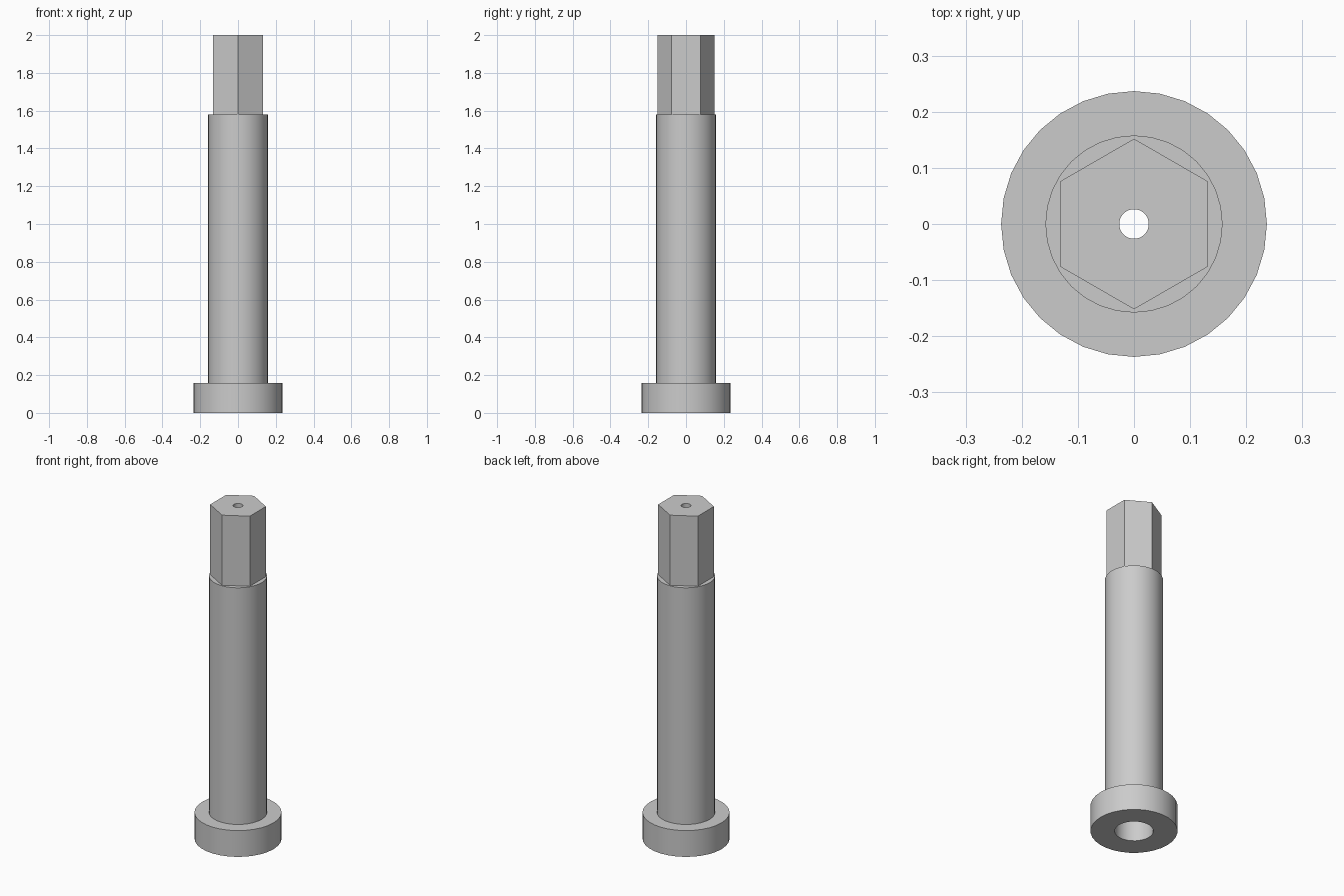
import bpy
import math

cube = bpy.data.objects.get("Cube")
if cube:
    bpy.data.objects.remove(cube, do_unlink=True)

UNIT = 2 / 38  # overall length is 38 units

steel = bpy.data.materials.new("grey steel")
steel.use_nodes = True
grey = (0.6, 0.6, 0.6, 1)
steel.diffuse_color = grey
steel.node_tree.nodes["Principled BSDF"].inputs["Base Color"].default_value = grey


def rod(name, radius, bottom, top, sides=32):
    """Upright prism or cylinder between two heights, with a corner on the y axis."""
    bpy.ops.mesh.primitive_cylinder_add(
        vertices=sides, radius=radius * UNIT, depth=(top - bottom) * UNIT,
        location=(0, 0, (top + bottom) / 2 * UNIT))
    ob = bpy.context.object
    ob.name = name
    ob.data.materials.append(steel)
    return ob


def combine(target, tool, operation):
    """Apply a boolean and drop the tool object."""
    mod = target.modifiers.new(operation.lower(), "BOOLEAN")
    mod.operation = operation
    mod.solver = "EXACT"
    mod.object = tool
    bpy.context.view_layer.objects.active = target
    bpy.ops.object.modifier_apply(modifier=mod.name)
    bpy.data.objects.remove(tool, do_unlink=True)


# Round flange, shank and hexagonal drive end as one solid
body = rod("flanged_hex_shaft", 4.5, 0, 3)
combine(body, rod("shank", 3, 1.5, 30), "UNION")
combine(body, rod("hex_end", 2.5 / math.cos(math.pi / 6), 28, 38, 6), "UNION")

# Wide blind bore from below, then a narrow hole through the top
combine(body, rod("wide_bore", 2, -1, 30), "DIFFERENCE")
combine(body, rod("narrow_hole", 0.5, 29, 39), "DIFFERENCE")

# Smooth round walls with sharp rims and hex corners
bpy.ops.object.select_all(action="DESELECT")
body.select_set(True)
bpy.context.view_layer.objects.active = body
bpy.ops.object.shade_smooth_by_angle(angle=math.radians(30))
